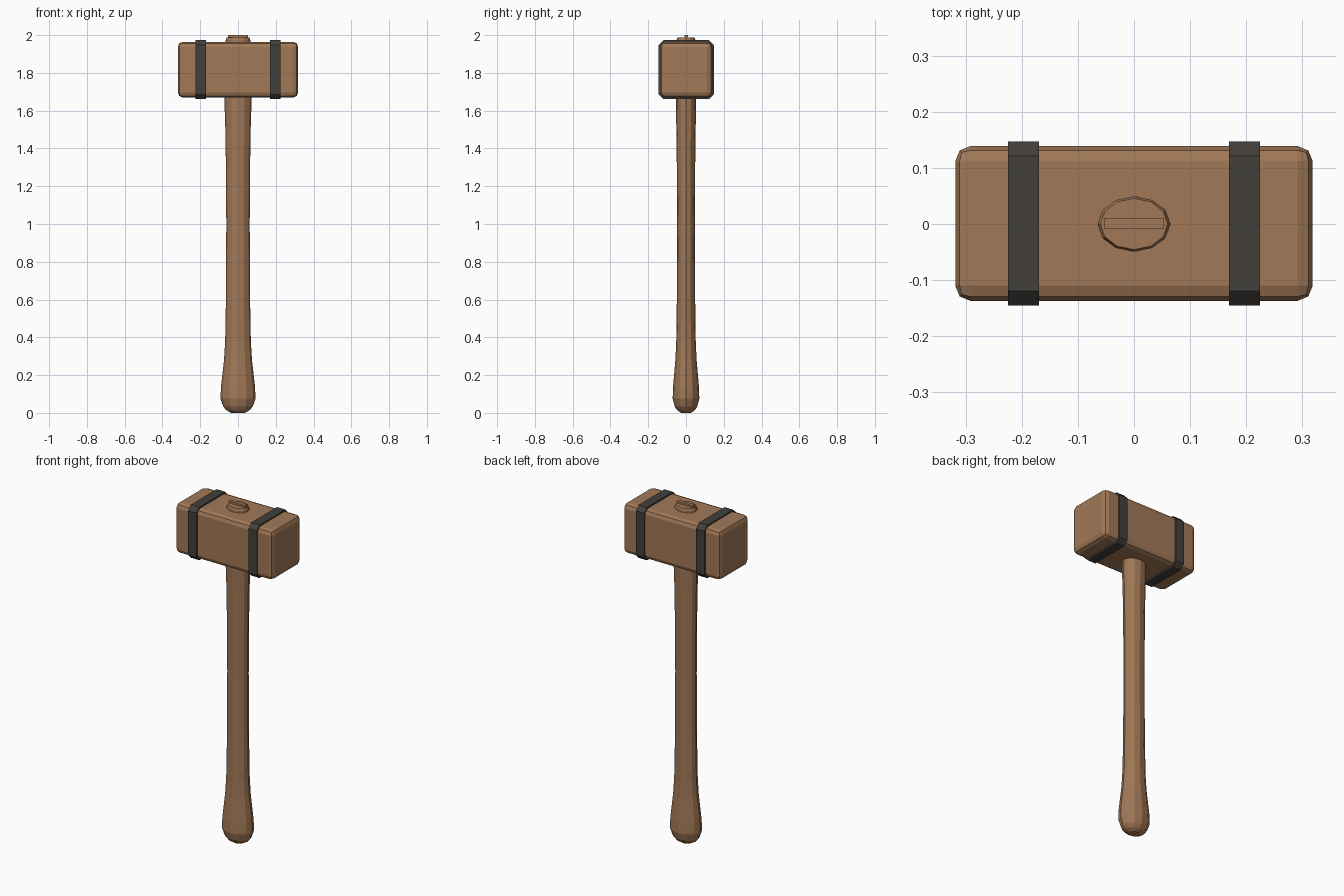
import bpy, bmesh, math

cube = bpy.data.objects.get("Cube")
if cube:
    bpy.data.objects.remove(cube, do_unlink=True)


def material(name, rgb):
    m = bpy.data.materials.new(name)
    m.use_nodes = True
    m.diffuse_color = (*rgb, 1)
    m.node_tree.nodes["Principled BSDF"].inputs["Base Color"].default_value = (*rgb, 1)
    return m


wood = material("brown wood", (0.36, 0.19, 0.095))
iron = material("dark iron", (0.056, 0.051, 0.044))


def finish(name, bm, mat):
    bmesh.ops.recalc_face_normals(bm, faces=bm.faces)
    mesh = bpy.data.meshes.new(name)
    bm.to_mesh(mesh)
    bm.free()
    obj = bpy.data.objects.new(name, mesh)
    bpy.context.collection.objects.link(obj)
    mesh.materials.append(mat)
    return obj


def box(name, size, center, mat, bevel=0, segments=1, along_x=False):
    bm = bmesh.new()
    bmesh.ops.create_cube(bm, size=1)
    for v in bm.verts:
        v.co = [c + s * p for c, s, p in zip(center, size, v.co)]
    edges = [e for e in bm.edges
             if not along_x or abs(e.verts[0].co.x - e.verts[1].co.x) > 0.01]
    if bevel:
        bmesh.ops.bevel(bm, geom=edges, offset=bevel, segments=segments,
                        profile=0.5, affect='EDGES')
    return finish(name, bm, mat)


# Head block with rounded edges, and the two bands around it
HEAD_Z = 1.817
box("head", (0.637, 0.276, 0.295), (0, 0.001, HEAD_Z), wood, 0.027, 2)
for side, name in ((1, "left_band"), (-1, "right_band")):
    box(name, (0.055, 0.292, 0.313), (side * 0.197, 0.001, HEAD_Z), iron, 0.026, 1, True)

# Handle: oval rings swept along z, from the swollen grip to the tenon on top
SIDES = 12
profile = [(0.0, 0.035), (0.013, 0.06), (0.033, 0.078), (0.075, 0.093), (0.14, 0.09),
           (0.28, 0.074), (0.38, 0.068), (0.6, 0.064), (1.0, 0.062), (1.3, 0.064),
           (1.5, 0.067), (1.62, 0.071), (1.7, 0.071), (1.95, 0.065), (1.975, 0.065),
           (1.988, 0.06)]
bm = bmesh.new()
rings = []
for z, r in profile:
    angles = [math.tau * i / SIDES for i in range(SIDES)]
    rings.append([bm.verts.new((r * math.cos(a), 0.76 * r * math.sin(a), z)) for a in angles])
for low, high in zip(rings, rings[1:]):
    for i in range(SIDES):
        j = (i + 1) % SIDES
        bm.faces.new((low[i], low[j], high[j], high[i]))
bm.faces.new(rings[0])
bm.faces.new(rings[-1])
finish("handle", bm, wood)

# Wedge driven into the end of the handle
box("wedge", (0.106, 0.02, 0.05), (0, 0.001, 1.975), wood)
